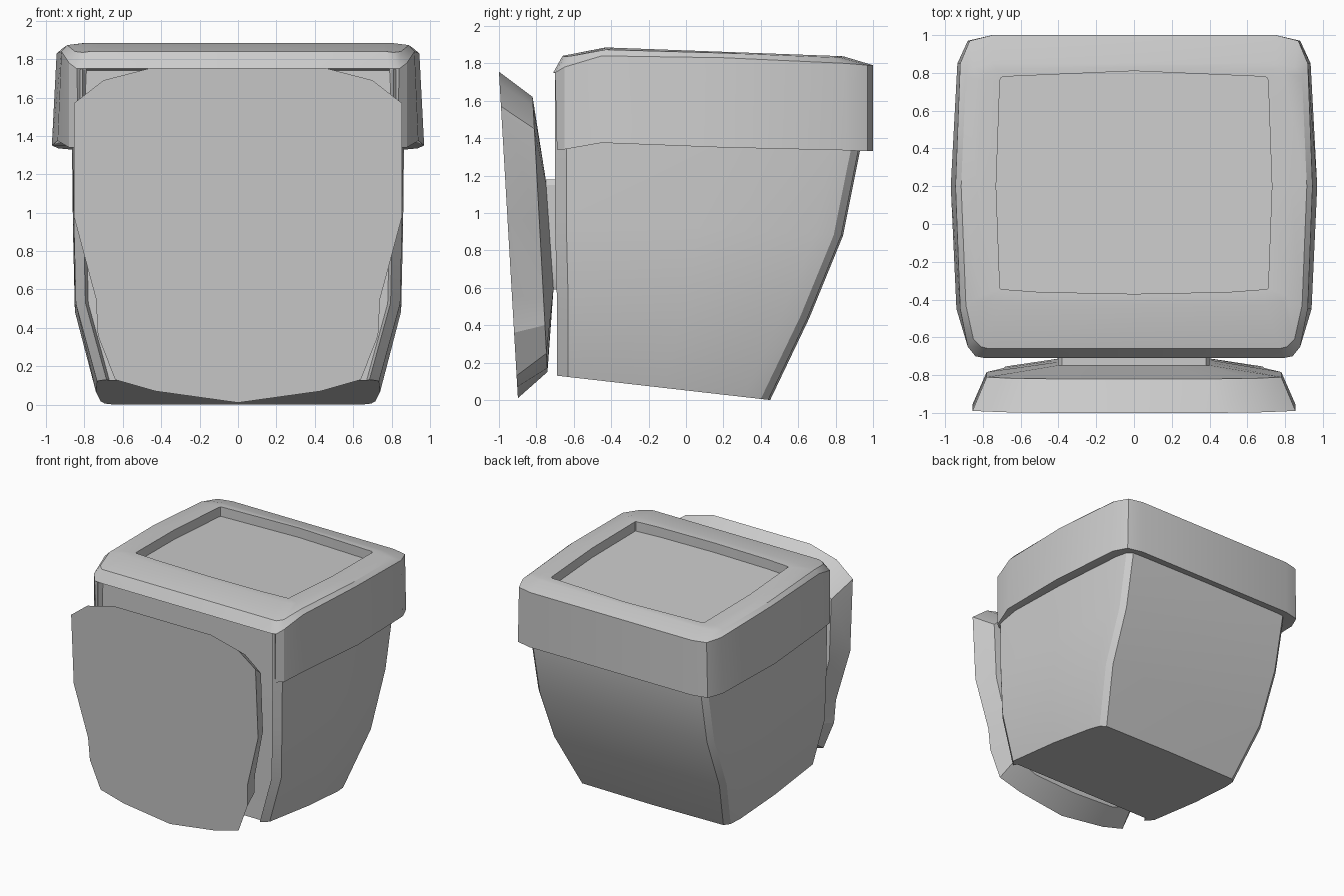
import bpy, bmesh, math


def loft(name, half_rings, angle=28):
    """Skin closed rings, each given as a half outline mirrored across x = 0."""
    bm = bmesh.new()
    rings = []
    for half in half_rings:
        pts = list(half) + [(-x, y, z) for x, y, z in reversed(half[1:-1])]
        rings.append([bm.verts.new(p) for p in pts])
    n = len(rings[0])
    for a, b in zip(rings, rings[1:]):
        for i in range(n):
            j = (i + 1) % n
            bm.faces.new((a[i], a[j], b[j], b[i]))
    bm.faces.new(rings[0])
    bm.faces.new(rings[-1])
    bmesh.ops.recalc_face_normals(bm, faces=bm.faces)
    me = bpy.data.meshes.new(name)
    bm.to_mesh(me)
    bm.free()
    ob = bpy.data.objects.new(name, me)
    bpy.context.collection.objects.link(ob)
    bpy.ops.object.select_all(action='DESELECT')
    ob.select_set(True)
    bpy.context.view_layer.objects.active = ob
    bpy.ops.object.shade_smooth_by_angle(angle=math.radians(angle))
    return ob


# Tapered body with a shallow recessed front panel
def body_ring(w, front, fz, back, bz):
    pts = [(0, front + .04), (w - .065, front + .04), (w - .05, front),
           (w, front + .06), (w + .005, front + .5 * (back - front)),
           (w - .02, back - .15), (w - .04, back - .05),
           (w - .08, back - .01), (0, back)]
    return [(x, y, fz + (bz - fz) * (y - front) / (back - front)) for x, y in pts]


loft("body", [body_ring(.735, -.69, .13, .45, .0),
              body_ring(.845, -.69, .53, .66, .44),
              body_ring(.855, -.70, .95, .84, .88),
              body_ring(.86, -.70, 1.36, .93, 1.33),
              body_ring(.86, -.70, 1.75, .94, 1.70)])


# Overhanging lid, bevelled on top with a sunken rectangular tray
def top_z(y):
    return 1.885 - .037 * (y + .43)


under = [(0, -.63, 1.74), (.77, -.63, 1.74), (.80, -.65, 1.36), (.84, -.62, 1.36),
         (.85, -.45, 1.39), (.85, .2, 1.37), (.83, .80, 1.35), (.80, .88, 1.35),
         (.70, .90, 1.35), (0, .90, 1.35)]
bottom = [(0, -.66, 1.74), (.79, -.66, 1.74), (.83, -.69, 1.34), (.88, -.65, 1.34),
          (.94, -.45, 1.375), (.97, .2, 1.35), (.935, .85, 1.335), (.88, .97, 1.33),
          (.75, 1.0, 1.33), (0, 1.0, 1.33)]
edge = [(0, -.71, 1.75), (.79, -.71, 1.75), (.84, -.70, 1.75), (.88, -.65, 1.78),
        (.92, -.45, 1.84), (.945, .2, 1.83), (.92, .85, 1.80), (.87, .97, 1.79),
        (.75, 1.0, 1.79), (0, 1.0, 1.79)]
bevel = [(0, -.66, 1.84), (.77, -.66, 1.84), (.81, -.65, 1.835), (.85, -.61, 1.84),
         (.89, -.43, 1.873), (.915, .2, 1.855), (.89, .78, 1.832), (.85, .83, 1.83),
         (.75, .85, 1.835), (0, .85, 1.835)]
crown = [(0, -.43), (.70, -.43), (.76, -.425), (.79, -.41), (.81, -.38),
         (.83, .2), (.80, .76), (.78, .80), (.72, .82), (0, .83)]
opening = [(0, -.37), (.50, -.36), (.69, -.346), (.705, -.345), (.71, -.34),
           (.73, .2), (.71, .76), (.705, .775), (.69, .78), (0, .81)]
loft("lid", [under, bottom, edge, bevel,
             [(x, y, top_z(y)) for x, y in crown],
             [(x, y, top_z(y)) for x, y in opening],
             [(x, y, top_z(y) - .08) for x, y in opening]])

# Tilted front plate with a tapered back and a short neck joining the body
face = [(0, 1.755), (.45, 1.755), (.70, 1.69), (.855, 1.57), (.855, .98),
        (.74, .55), (.73, .36), (.64, .13), (.43, .07), (0, .01)]
rim = [(0, 1.62), (.40, 1.62), (.64, 1.57), (.78, 1.45), (.78, .95),
       (.69, .55), (.68, .40), (.60, .25), (.40, .17), (0, .15)]
neck = [(0, 1.18), (.20, 1.18), (.38, 1.18), (.40, 1.15), (.40, .90),
        (.40, .75), (.40, .65), (.38, .59), (.20, .59), (0, .59)]
loft("front_plate", [[(x, -1.0 + (1.755 - z) * .058, z) for x, z in face],
                     [(x, -.82 + (1.62 - z) * .054, z) for x, z in rim],
                     [(x, -.75 + (1.18 - z) * .07, z) for x, z in neck],
                     [(x, -.65, z) for x, z in neck]], angle=20)
